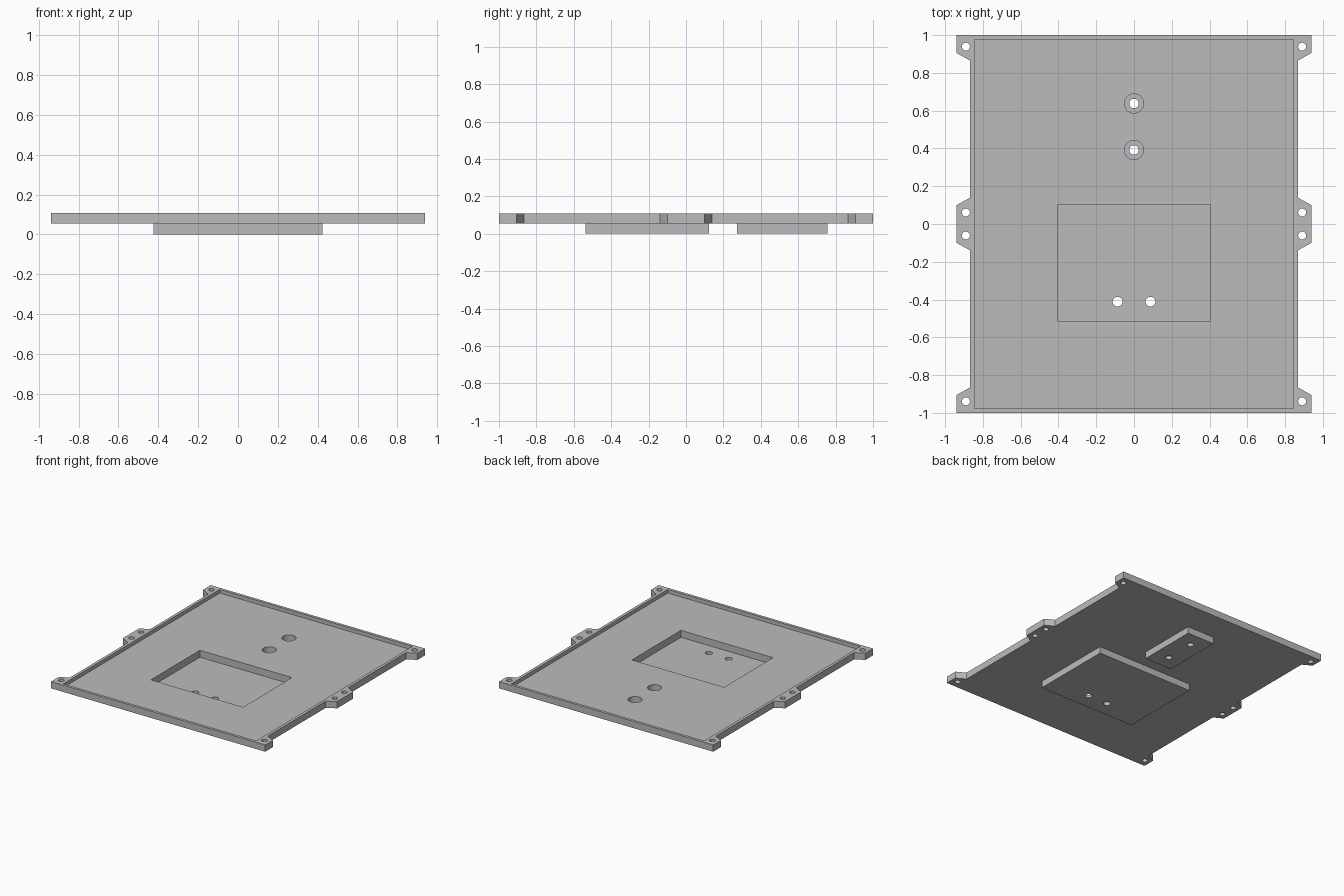
import bpy
import bmesh

cube = bpy.data.objects.get("Cube")
if cube:
    bpy.data.objects.remove(cube, do_unlink=True)

# Main levels and sizes
TOP, FLOOR, UNDERSIDE, POCKET = 0.107, 0.078, 0.0535, 0.023
SIDE, EAR = 0.867, 0.939

grey = bpy.data.materials.new("plain_grey")
grey.use_nodes = True
COLOUR = (0.5, 0.5, 0.5, 1)
grey.diffuse_color = COLOUR
grey.node_tree.nodes["Principled BSDF"].inputs["Base Color"].default_value = COLOUR


def prism(name, outline, low, high):
    """Extrude a flat outline between two heights."""
    bm = bmesh.new()
    face = bm.faces.new([bm.verts.new((x, y, low)) for x, y in outline])
    grown = bmesh.ops.extrude_face_region(bm, geom=[face])
    moved = [g for g in grown["geom"] if isinstance(g, bmesh.types.BMVert)]
    bmesh.ops.translate(bm, verts=moved, vec=(0, 0, high - low))
    bmesh.ops.recalc_face_normals(bm, faces=bm.faces)
    mesh = bpy.data.meshes.new(name)
    bm.to_mesh(mesh)
    bm.free()
    mesh.materials.append(grey)
    obj = bpy.data.objects.new(name, mesh)
    bpy.context.collection.objects.link(obj)
    return obj


def block(name, half_x, y0, y1, low, high):
    outline = [(-half_x, y0), (half_x, y0), (half_x, y1), (-half_x, y1)]
    return prism(name, outline, low, high)


def drill(x, y, radius, low, high):
    bpy.ops.mesh.primitive_cylinder_add(
        vertices=32, radius=radius, depth=high - low,
        location=(x, y, (low + high) / 2))
    return bpy.context.object


def combine(target, tool, operation):
    """Apply a boolean and discard the tool."""
    mod = target.modifiers.new("boolean", "BOOLEAN")
    mod.operation, mod.solver, mod.object = operation, "EXACT", tool
    bpy.context.view_layer.objects.active = target
    bpy.ops.object.modifier_apply(modifier=mod.name)
    bpy.data.objects.remove(tool, do_unlink=True)


# Plate outline with mounting ears: one quarter, mirrored
quarter = [(EAR, 0.1), (SIDE, 0.14), (SIDE, 0.865), (EAR, 0.905), (EAR, 1)]
right = [(x, -y) for x, y in reversed(quarter)] + quarter
left = [(-x, y) for x, y in reversed(right)]
tray = prism("mounting_tray", right + left, UNDERSIDE, TOP)

# Raised pads on the underside
combine(tray, block("large_pad", 0.425, -0.537, 0.122, 0, 0.065), "UNION")
combine(tray, block("small_pad", 0.12, 0.272, 0.757, 0, 0.065), "UNION")

# Shallow recess and deep pocket
combine(tray, block("recess", 0.844, -0.978, 0.978, FLOOR, 0.2), "DIFFERENCE")
combine(tray, block("pocket", 0.404, -0.513, 0.1, POCKET, 0.2), "DIFFERENCE")

# Ear holes
for side in (-1, 1):
    for y in (-0.939, -0.061, 0.061, 0.939):
        combine(tray, drill(side * 0.89, y, 0.021, 0, 0.2), "DIFFERENCE")

# Pocket holes
for x in (-0.087, 0.087):
    combine(tray, drill(x, -0.411, 0.026, -0.1, 0.2), "DIFFERENCE")

# Counterbored holes through the small pad
for y in (0.392, 0.638):
    combine(tray, drill(0, y, 0.051, POCKET, 0.2), "DIFFERENCE")
    combine(tray, drill(0, y, 0.025, -0.1, 0.2), "DIFFERENCE")

# Crisp faces with smooth bores
bpy.ops.object.select_all(action="DESELECT")
tray.select_set(True)
bpy.context.view_layer.objects.active = tray
bpy.ops.object.shade_smooth_by_angle(angle=0.5)
